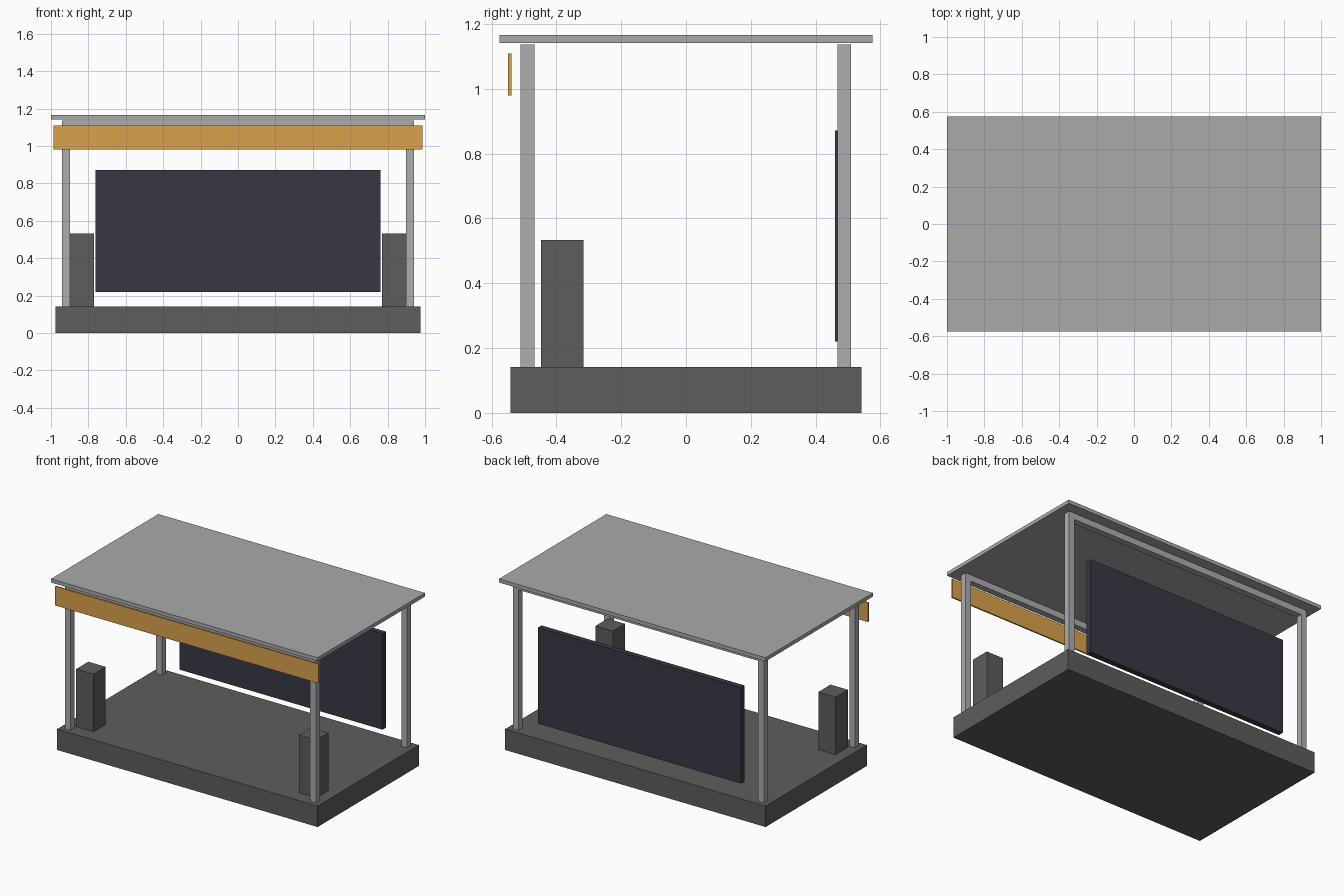
import bpy

if "Cube" in bpy.data.objects:
    bpy.data.objects.remove(bpy.data.objects["Cube"])


def material(name, rgb):
    m = bpy.data.materials.new(name)
    m.diffuse_color = (*rgb, 1)
    m.use_nodes = True
    m.node_tree.nodes["Principled BSDF"].inputs["Base Color"].default_value = m.diffuse_color
    return m


dark = material("dark_grey", (0.11, 0.11, 0.11))
metal = material("metal", (0.42, 0.42, 0.44))
light = material("roof_grey", (0.4, 0.4, 0.4))
screen_mat = material("screen_dark", (0.04, 0.04, 0.06))
orange = material("orange", (0.7, 0.36, 0.07))


def box(name, x, y, z, mat):
    """Box from (min, max) ranges."""
    bpy.ops.mesh.primitive_cube_add(size=1, location=[sum(r) / 2 for r in (x, y, z)])
    o = bpy.context.object
    o.name = name
    o.scale = [r[1] - r[0] for r in (x, y, z)]
    bpy.ops.object.transform_apply(location=False, rotation=False, scale=True)
    o.data.materials.append(mat)
    return o


def goal_frame(name, y0, y1):
    """Two posts joined by a top beam, one extruded outline."""
    w, t, z0, z1 = 0.942, 0.043, 0.14, 1.137
    outline = [(-w, z0), (-w, z1), (w, z1), (w, z0),
               (w - t, z0), (w - t, z1 - t), (t - w, z1 - t), (t - w, z0)]
    n = len(outline)
    verts = [(x, y, z) for y in (y0, y1) for x, z in outline]
    # three quads per side so the corners stay clean
    quads = [(0, 1, 6, 7), (1, 2, 5, 6), (2, 3, 4, 5)]
    faces = [q[::-1] for q in quads] + [tuple(i + n for i in q) for q in quads]
    faces += [(i, (i + 1) % n, (i + 1) % n + n, i + n) for i in range(n)]
    me = bpy.data.meshes.new(name)
    me.from_pydata(verts, [], faces)
    o = bpy.data.objects.new(name, me)
    bpy.context.collection.objects.link(o)
    me.materials.append(metal)
    # consistent outward normals
    bpy.ops.object.select_all(action='DESELECT')
    o.select_set(True)
    bpy.context.view_layer.objects.active = o
    bpy.ops.object.mode_set(mode='EDIT')
    bpy.ops.mesh.select_all(action='SELECT')
    bpy.ops.mesh.normals_make_consistent(inside=False)
    bpy.ops.object.mode_set(mode='OBJECT')


# Stage floor and roof
box("stage_floor", (-0.977, 0.977), (-0.542, 0.542), (0, 0.142), dark)
box("roof", (-1, 1), (-0.575, 0.575), (1.142, 1.167), light)

# Front and back support frames
goal_frame("front_frame", -0.511, -0.468)
goal_frame("back_frame", 0.467, 0.51)

# Banner and back screen
box("front_banner", (-0.987, 0.987), (-0.549, -0.539), (0.98, 1.11), orange)
box("back_screen", (-0.762, 0.762), (0.46, 0.498), (0.22, 0.871), screen_mat)

# Speakers
for side, s in (("left", -1), ("right", 1)):
    box(side + "_speaker", sorted((s * 0.771, s * 0.901)),
        (-0.447, -0.317), (0.142, 0.533), dark)
